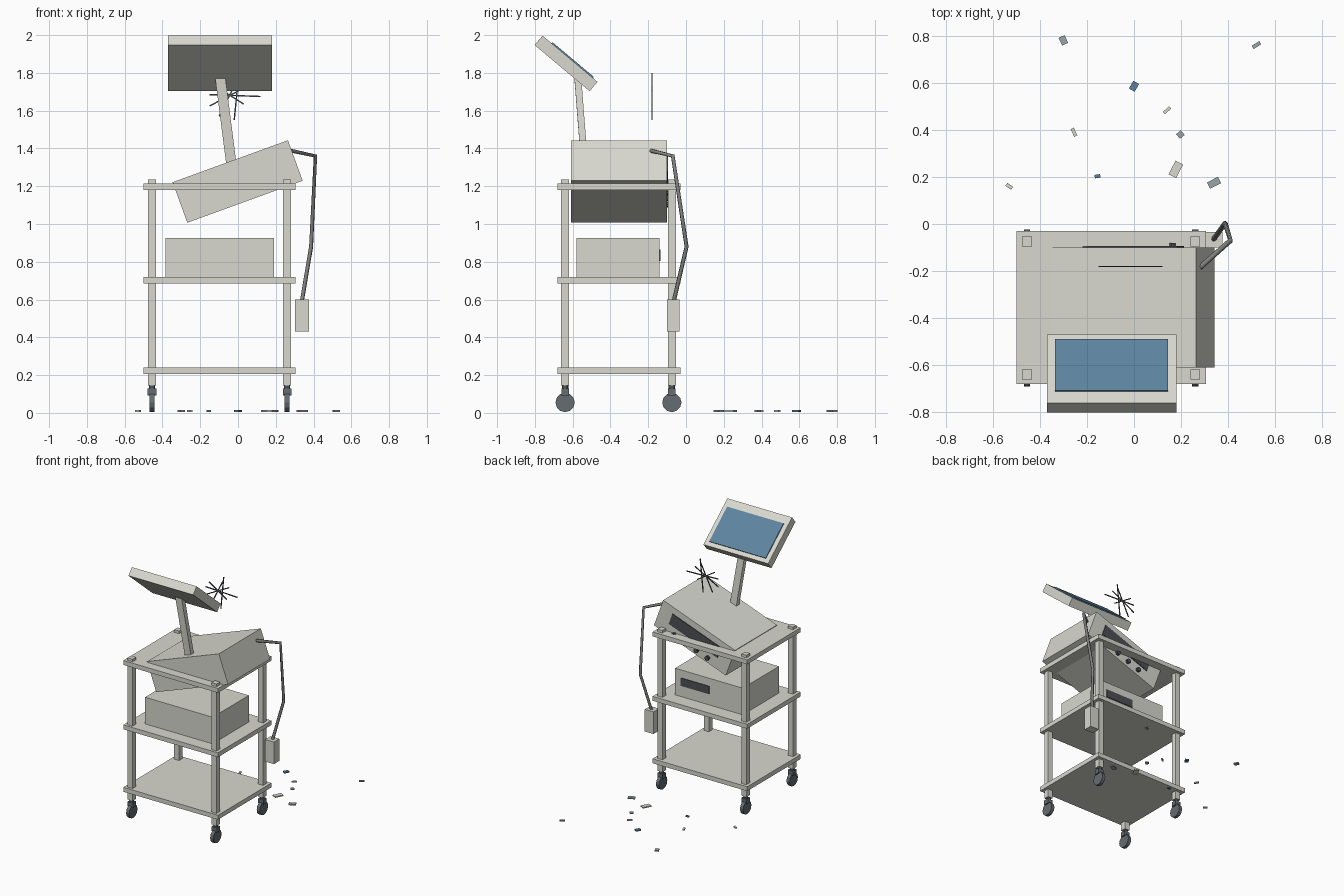
import bpy, bmesh, math
from mathutils import Vector, Matrix

old = bpy.data.objects.get("Cube")
if old:
    bpy.data.objects.remove(old, do_unlink=True)


def material(name, r, g, b):
    m = bpy.data.materials.new(name)
    m.use_nodes = True
    m.diffuse_color = (r, g, b, 1)
    m.node_tree.nodes["Principled BSDF"].inputs["Base Color"].default_value = (r, g, b, 1)
    return m


BEIGE = material("beige_enamel", 0.69, 0.69, 0.63)
BLUE = material("screen_blue", 0.11, 0.23, 0.35)
DARK = material("dark_panel", 0.075, 0.08, 0.09)
RUBBER = material("caster_rubber", 0.13, 0.15, 0.165)
CABLE = material("cable_grey", 0.22, 0.22, 0.21)
GLASS = material("shard_grey", 0.33, 0.38, 0.39)


def finish(name, bm, mat, matrix):
    mesh = bpy.data.meshes.new(name)
    bm.to_mesh(mesh)
    bm.free()
    mesh.materials.append(mat)
    ob = bpy.data.objects.new(name, mesh)
    bpy.context.scene.collection.objects.link(ob)
    ob.matrix_world = matrix
    return ob


def box(name, center, size, mat, frame=Matrix()):
    """Box with its centre given inside a local frame."""
    bm = bmesh.new()
    bmesh.ops.create_cube(bm, size=1)
    bmesh.ops.scale(bm, vec=size, verts=bm.verts)
    return finish(name, bm, mat, frame @ Matrix.Translation(center))


def cylinder(name, center, radius, depth, sides, axis, mat, frame=Matrix()):
    bm = bmesh.new()
    bmesh.ops.create_cone(bm, cap_ends=True, segments=sides,
                          radius1=radius, radius2=radius, depth=depth)
    turn = Vector(axis).to_track_quat('Z', 'Y').to_matrix().to_4x4()
    return finish(name, bm, mat, frame @ Matrix.Translation(center) @ turn)


def bar(name, a, b, width, depth, mat):
    """Square bar running between two points."""
    a, b = Vector(a), Vector(b)
    z = (b - a).normalized()
    x = Vector((0, 1, 0)).cross(z).normalized()
    turn = Matrix((x, z.cross(x), z)).transposed().to_4x4()
    frame = Matrix.Translation((a + b) / 2) @ turn
    return box(name, (0, 0, 0), (width, depth, (b - a).length), mat, frame)


# Cart: shelves, posts and casters
CX, CY = -0.097, -0.355
for name, z in (("lower_shelf", 0.223), ("middle_shelf", 0.703), ("top_shelf", 1.198)):
    box(name, (CX, CY, z), (0.805, 0.65, 0.034), BEIGE)

for side, x in (("right", -0.455), ("left", 0.26)):
    for end, y in (("front", -0.64), ("back", -0.075)):
        tag = f"{end}_{side}"
        box(f"{tag}_post", (x, y, 0.69), (0.042, 0.042, 1.09), BEIGE)
        cylinder(f"{tag}_caster_stem", (x, y, 0.137), 0.017, 0.03, 10, (0, 0, 1), RUBBER)
        box(f"{tag}_caster_fork", (x, y, 0.11), (0.046, 0.04, 0.036), RUBBER)
        cylinder(f"{tag}_caster_wheel", (x, y, 0.055), 0.051, 0.026, 12, (1, 0, 0), RUBBER)

# Main unit, slumped through the top shelf
unit = Matrix.Translation((-0.002, -0.355, 1.225)) @ Matrix.Rotation(math.radians(-20), 4, 'Y')
box("main_unit", (0, 0, 0), (0.65, 0.51, 0.228), BEIGE, unit)
box("main_unit_display", (0, 0.257, 0.02), (0.44, 0.008, 0.09), DARK, unit)
for i in range(4):
    cylinder(f"control_knob_{i + 1}", (-0.15 + 0.1 * i, 0.263, -0.075),
             0.017, 0.022, 10, (0, 1, 0), DARK, unit)

# Secondary unit on the middle shelf
box("lower_unit", (-0.097, -0.36, 0.8225), (0.575, 0.44, 0.205), BEIGE)
box("lower_unit_display", (0.02, -0.138, 0.835), (0.24, 0.008, 0.06), DARK)

# Leaning stand and tilted monitor
bar("monitor_stand", (-0.033, -0.536, 1.3), (-0.094, -0.573, 1.775), 0.054, 0.036, BEIGE)
head = Matrix.Translation((-0.095, -0.635, 1.85)) @ Matrix.Rotation(math.radians(-40), 4, 'X')
box("monitor_case", (0, 0, 0), (0.55, 0.38, 0.065), BEIGE, head)
box("monitor_screen", (0, 0.015, 0.036), (0.48, 0.285, 0.008), BLUE, head)

# Hanging cable with hand probe
curve = bpy.data.curves.new("probe_cable", 'CURVE')
curve.dimensions = '3D'
curve.bevel_depth = 0.011
curve.bevel_resolution = 1
curve.use_fill_caps = True
path = [(0.28, -0.185, 1.388), (0.41, -0.07, 1.36), (0.387, 0.003, 0.88), (0.338, -0.065, 0.59)]
spline = curve.splines.new('POLY')
spline.points.add(len(path) - 1)
for point, co in zip(spline.points, path):
    point.co = (*co, 1)
curve.materials.append(CABLE)
cable = bpy.data.objects.new("probe_cable", curve)
bpy.context.scene.collection.objects.link(cable)
box("hand_probe", (0.338, -0.067, 0.515), (0.074, 0.066, 0.17), BEIGE)

# Burst of thin slivers behind the monitor
slivers = [(-0.15, 1.685, 0.12, 1.675), (0.005, 1.8, -0.02, 1.55), (-0.15, 1.625, 0.05, 1.73),
           (0.0, 1.77, -0.1, 1.57), (-0.12, 1.73, 0.03, 1.635)]
for i, (x1, z1, x2, z2) in enumerate(slivers):
    bar(f"sliver_{i + 1}", (x1, -0.18, z1), (x2, -0.18, z2), 0.007, 0.005, DARK)

# Fragments scattered on the floor: x, y, width, depth, turn, material
fragments = [
    (-0.30, 0.78, 0.028, 0.036, 25, GLASS), (0.52, 0.76, 0.038, 0.016, 32, GLASS),
    (0.0, 0.585, 0.028, 0.038, -30, BLUE), (0.14, 0.483, 0.036, 0.013, 42, BEIGE),
    (-0.255, 0.39, 0.015, 0.036, 25, BEIGE), (0.197, 0.38, 0.026, 0.026, 40, GLASS),
    (0.178, 0.232, 0.036, 0.065, -27, BEIGE), (0.34, 0.175, 0.052, 0.03, 27, GLASS),
    (-0.155, 0.203, 0.024, 0.015, 8, BLUE), (-0.53, 0.16, 0.03, 0.015, -35, BEIGE),
]
for i, (x, y, w, d, turn, mat) in enumerate(fragments):
    frame = Matrix.Translation((x, y, 0.01)) @ Matrix.Rotation(math.radians(turn), 4, 'Z')
    box(f"fragment_{i + 1}", (0, 0, 0), (w, d, 0.009), mat, frame)
